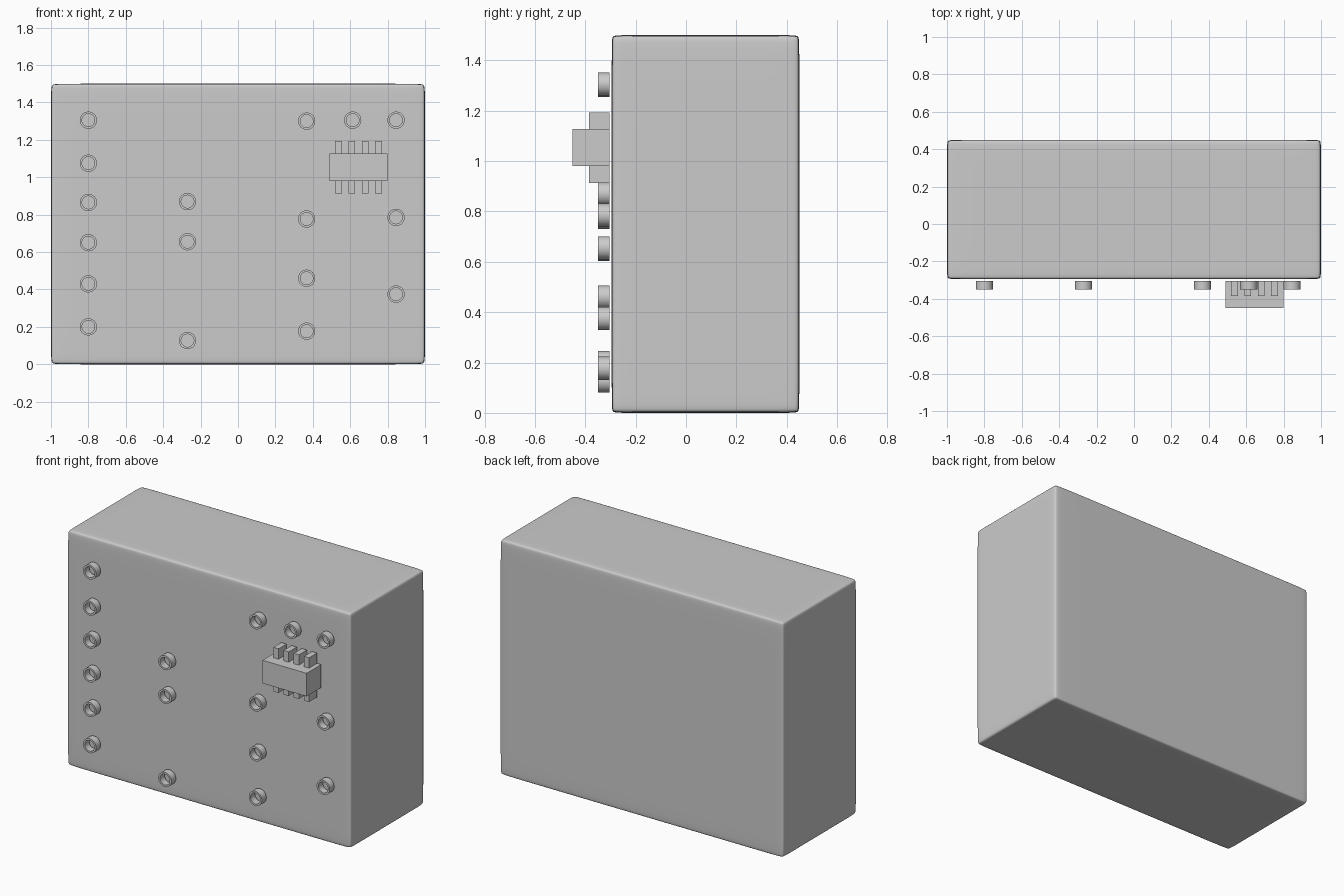
import bpy, bmesh, math
from mathutils import Matrix, Vector

if "Cube" in bpy.data.objects:
    bpy.data.objects.remove(bpy.data.objects["Cube"])


def make_object(name, bm):
    bmesh.ops.recalc_face_normals(bm, faces=bm.faces)
    mesh = bpy.data.meshes.new(name)
    bm.to_mesh(mesh)
    bm.free()
    ob = bpy.data.objects.new(name, mesh)
    bpy.context.collection.objects.link(ob)
    return ob


def box(name, x0, x1, y0, y1, z0, z1):
    bm = bmesh.new()
    bmesh.ops.create_cube(bm, size=1)
    bmesh.ops.scale(bm, vec=(x1 - x0, y1 - y0, z1 - z0), verts=bm.verts)
    bmesh.ops.translate(bm, vec=((x0 + x1) / 2, (y0 + y1) / 2, (z0 + z1) / 2), verts=bm.verts)
    return make_object(name, bm)


# Case: box with support loops near every edge, then subdivided
case = box("case", -1, 1, -0.295, 0.45, 0, 1.5)
bm = bmesh.new()
bm.from_mesh(case.data)
cuts = [((s * 0.95, 0, 0), (1, 0, 0)) for s in (-1, 1)]
cuts += [((0, y, 0), (0, 1, 0)) for y in (-0.265, 0.42)]
cuts += [((0, 0, z), (0, 0, 1)) for z in (0.04, 1.46)]
for co, no in cuts:
    bmesh.ops.bisect_plane(bm, geom=bm.verts[:] + bm.edges[:] + bm.faces[:],
                           plane_co=co, plane_no=no)
for f in bm.faces:
    f.smooth = True
bm.to_mesh(case.data)
bm.free()
sub = case.modifiers.new("round_edges", 'SUBSURF')
sub.levels = sub.render_levels = 3


# Jack: short open tube facing the front, made of a spun rectangle section
def jack(name, x, z):
    r_out, r_in, y_front, y_back, n = 0.046, 0.034, -0.35, -0.304, 32
    section = [(r_out, y_back), (r_out, y_front), (r_in, y_front), (r_in, y_back)]
    bm = bmesh.new()
    rings = []
    for i in range(n):
        a = 2 * math.pi * i / n
        rings.append([bm.verts.new((x + r * math.cos(a), y, z + r * math.sin(a)))
                      for r, y in section])
    for i in range(n):
        a, b = rings[i], rings[(i + 1) % n]
        for k in range(4):
            j = (k + 1) % 4
            f = bm.faces.new((a[k], a[j], b[j], b[k]))
            f.smooth = k in (0, 2)
    for e in bm.edges:
        e.smooth = e.calc_face_angle(0) < math.radians(40)
    return make_object(name, bm)


jack_columns = [
    (-0.80, (1.305, 1.075, 0.865, 0.65, 0.43, 0.20)),
    (-0.27, (0.87, 0.655, 0.127)),
    (0.367, (1.30, 0.777, 0.46, 0.177)),
    (0.613, (1.305,)),
    (0.845, (1.305, 0.785, 0.375)),
]
for c, (x, heights) in enumerate(jack_columns):
    for r, z in enumerate(heights):
        jack(f"jack_{c}_{r}", x, z)

# Chip with a row of four pins above and below
box("chip_body", 0.488, 0.798, -0.45, -0.304, 0.98, 1.127)
for i in range(4):
    x = 0.537 + i * 0.0715
    box(f"upper_pin_{i}", x - 0.018, x + 0.018, -0.385, -0.304, 1.12, 1.193)
    box(f"lower_pin_{i}", x - 0.018, x + 0.018, -0.385, -0.304, 0.912, 0.99)
